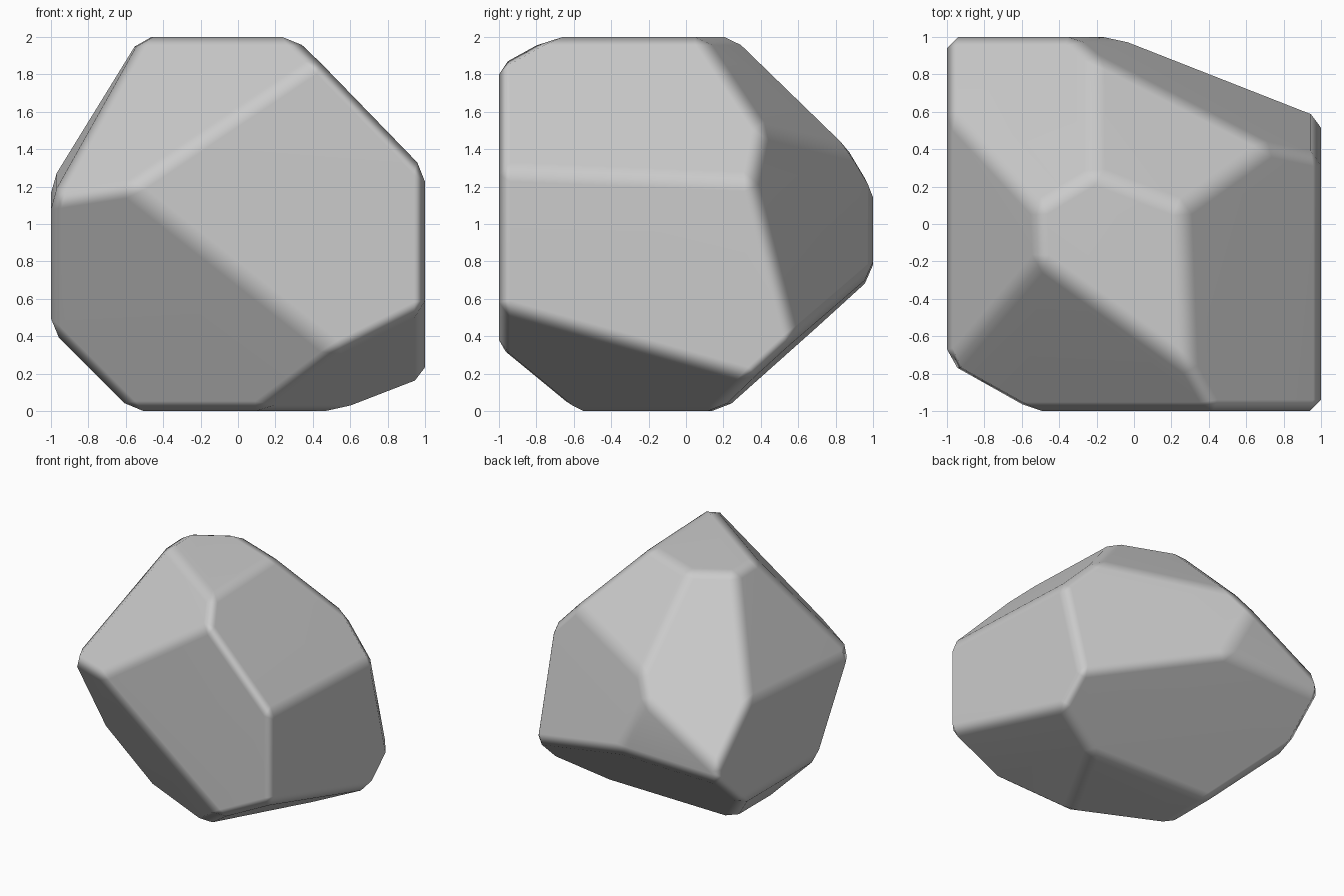
import bpy, bmesh
from mathutils import Vector

if "Cube" in bpy.data.objects:
    bpy.data.objects.remove(bpy.data.objects["Cube"])

# Cutting planes: outward normal and distance, n . p = d
CUTS = [
    ((1.0, 0.04, 0.97), 2.21),      # upper right
    ((-0.67, -0.94, 1.0), 2.53),    # upper front left
    ((-1.7, -0.07, 1.0), 2.885),    # upper left
    ((-0.6, 1.0, 1.03), 2.46),      # upper back left
    ((0.38, 1.0, 1.03), 2.25),      # upper back right
    ((0.48, 1.0, 0.26), 1.16),      # back right side
    ((-0.79, -1.68, -1.0), 0.954),  # lower front left
    ((0.5, -0.28, -1.0), 0.235),    # lower right
    ((0.02, 0.91, -1.0), 0.17),     # lower back
    ((-1.0, 0.0, -1.0), 0.565),     # lower left
]


def slice_off(bm, normal, dist):
    """Cut away everything outside the plane and cap the hole."""
    n = Vector(normal)
    co = n * (dist / n.length_squared)
    bmesh.ops.bisect_plane(bm, geom=bm.verts[:] + bm.edges[:] + bm.faces[:],
                           dist=1e-5, plane_co=co, plane_no=n.normalized(),
                           clear_outer=True)
    rim = [e for e in bm.edges if e.is_boundary]
    if rim:
        bmesh.ops.holes_fill(bm, edges=rim, sides=0)


# Block that gets chiselled into a boulder
bm = bmesh.new()
bmesh.ops.create_cube(bm, size=2)
bmesh.ops.translate(bm, verts=bm.verts, vec=(0, 0, 1))
for normal, dist in CUTS:
    slice_off(bm, normal, dist)
bmesh.ops.remove_doubles(bm, verts=bm.verts, dist=0.07)
bmesh.ops.recalc_face_normals(bm, faces=bm.faces)

mesh = bpy.data.meshes.new("boulder")
bm.to_mesh(mesh)
bm.free()
boulder = bpy.data.objects.new("boulder", mesh)
bpy.context.collection.objects.link(boulder)

# Worn edges
bevel = boulder.modifiers.new("worn_edges", "BEVEL")
bevel.width = 0.06
bevel.segments = 1
bevel.limit_method = 'NONE'
bevel.use_clamp_overlap = False

# Smooth shading across the bevels, broad faces kept flat
for p in mesh.polygons:
    p.use_smooth = True
weighted = boulder.modifiers.new("flat_faces", "WEIGHTED_NORMAL")
weighted.weight = 60
